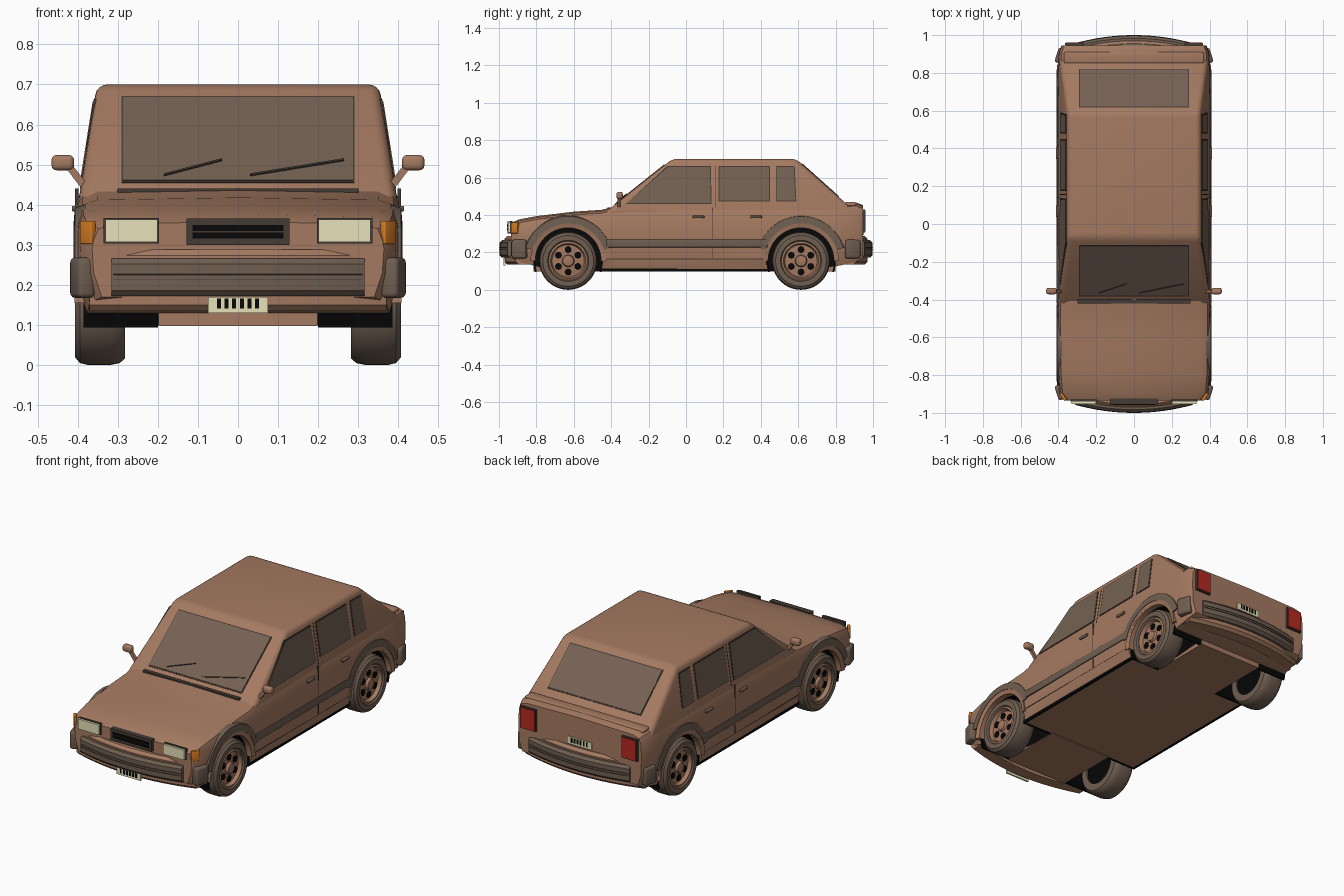
import bpy, bmesh
from math import sin, cos, pi, radians
from mathutils import Matrix

if "Cube" in bpy.data.objects:
    bpy.data.objects.remove(bpy.data.objects["Cube"], do_unlink=True)


def material(name, r, g, b):
    m = bpy.data.materials.new(name)
    m.use_nodes = True
    m.diffuse_color = (r, g, b, 1)
    node = next(n for n in m.node_tree.nodes if n.type == 'BSDF_PRINCIPLED')
    node.inputs["Base Color"].default_value = (r, g, b, 1)
    node.inputs["Roughness"].default_value = 0.6
    return m


PAINT = material("body_paint", .375, .195, .12)
GLASS = material("window_glass", .175, .12, .085)
TRIM = material("dark_trim", .06, .044, .033)
RUBBER = material("grey_rubber", .16, .112, .082)
BLACK = material("black", .002, .002, .002)
CREAM = material("lamp_cream", .95, .9, .58)
AMBER = material("indicator_amber", .7, .21, .018)
RED = material("tail_red", .46, .022, .015)


def smooth(mesh):
    mesh.shade_smooth()
    mesh.set_sharp_from_angle(angle=radians(32))


def finish(name, bm, mat):
    bmesh.ops.recalc_face_normals(bm, faces=bm.faces)
    mesh = bpy.data.meshes.new(name)
    bm.to_mesh(mesh)
    bm.free()
    mesh.materials.append(mat)
    smooth(mesh)
    ob = bpy.data.objects.new(name, mesh)
    bpy.context.scene.collection.objects.link(ob)
    return ob


def loft(name, rings, mat, wrap=False, closed=True, bevel=0):
    """Skin a list of equal rings; wrap joins last to first."""
    bm = bmesh.new()
    vs = [[bm.verts.new(p) for p in ring] for ring in rings]
    n = len(vs[0])
    pairs = list(zip(vs, vs[1:])) + ([(vs[-1], vs[0])] if wrap else [])
    for a, b in pairs:
        for i in range(n if closed else n - 1):
            j = (i + 1) % n
            bm.faces.new((a[i], a[j], b[j], b[i]))
    if not wrap:
        bm.faces.new(vs[0])
        bm.faces.new(vs[-1])
    bmesh.ops.remove_doubles(bm, verts=bm.verts, dist=1e-5)
    if bevel:
        bmesh.ops.recalc_face_normals(bm, faces=bm.faces)
        bmesh.ops.bevel(bm, geom=bm.edges[:], offset=bevel, segments=4,
                        profile=.5, affect='EDGES')
    return finish(name, bm, mat)


def lathe(name, profile, side, y, z, mat, a0=0, a1=360, seg=40, closed=True):
    """Turn (radius, x) points round an axle."""
    full = a1 - a0 == 360
    angles = [radians(a0 + (a1 - a0) * i / seg) for i in range(seg if full else seg + 1)]
    rings = [[(side * x, y + r * cos(a), z + r * sin(a)) for r, x in profile] for a in angles]
    return loft(name, rings, mat, full, closed)


def box(name, centre, size, mat, bevel=0, turn=0):
    bm = bmesh.new()
    bmesh.ops.create_cube(bm, size=1)
    bmesh.ops.scale(bm, vec=size, verts=bm.verts)
    if bevel:
        bmesh.ops.bevel(bm, geom=bm.edges[:], offset=bevel, segments=3,
                        profile=.5, affect='EDGES')
    bm.transform(Matrix.Translation(centre) @ Matrix.Rotation(turn, 4, 'Z'))
    return finish(name, bm, mat)


def panel(name, pts, place, d0, d1, mat):
    """Thin plate: 2D outline put on a surface between two depths."""
    return loft(name, [[place(u, v, d) for u, v in pts] for d in (d0, d1)], mat)


def rect(u0, u1, v0, v1):
    return [(u0, v0), (u1, v0), (u1, v1), (u0, v1)]


def framed(name, pts, place, mat, edge=.005, rim=.002, top=.004):
    cu, cv = (sum(c) / len(pts) for c in zip(*pts))
    grown = [(u + edge * (1 if u > cu else -1), v + edge * (1 if v > cv else -1)) for u, v in pts]
    panel(name + "_frame", grown, place, -.006, rim, TRIM)
    panel(name, pts, place, -.004, top, mat)


# Surfaces that carry plates
def cabin_side(s):
    return lambda y, z, d: (s * (.393 - (z - .44) * .158 + d), y, z)


def windscreen(x, z, d):
    return (x, -.40 + (z - .44) * 1.256 - d * .6, z + d * .8)


def tailgate(x, z, d):
    return (x, .88 - (z - .44) * 1.118 + d * .65, z + d * .75)


def nose(x, z, d):
    return (x, -.935 - d, z)


def tail(x, z, d):
    return (x, .945 + d, z)


# Lower body: stations of y, bottom, top, half width
stations = [(-.935, .17, .352, .36), (-.895, .155, .37, .39), (-.8, .125, .388, .398),
            (-.6, .1, .412, .4), (-.45, .1, .422, .4), (-.38, .1, .44, .4),
            (0, .1, .45, .402), (.45, .1, .45, .402), (.8, .125, .455, .4),
            (.91, .15, .46, .394), (.945, .17, .448, .38)]
rings = []
for y, lo, hi, w in stations:
    half = [(w - .02, lo), (w, lo + .06), (w + .004, (lo + hi) / 2 + .03),
            (w, hi - .04), (w - .012, hi - .012), (w - .05, hi)]
    ring = [(0, lo)] + half + [(0, hi + .006)] + [(-x, z) for x, z in reversed(half)]
    rings.append([(x, y, z) for x, z in ring])
body = loft("lower_body", rings, PAINT)

# Wheel wells cut out of the body
AXLES = {"front": -.63, "rear": .615}
HUB = .155
cutters = []
for y in AXLES.values():
    for s in (1, -1):
        cut = lathe("well_cutter", [(0, .2), (.185, .2), (.185, .5), (0, .5)],
                    s, y, HUB, PAINT, closed=False)
        cut.hide_render = True
        mod = body.modifiers.new("well", 'BOOLEAN')
        mod.operation, mod.solver, mod.object = 'DIFFERENCE', 'EXACT', cut
        cutters.append(cut)
graph = bpy.context.evaluated_depsgraph_get()
carved = bpy.data.meshes.new_from_object(body.evaluated_get(graph))
body.modifiers.clear()
body.data = carved
for cut in cutters:
    bpy.data.objects.remove(cut, do_unlink=True)
carved.materials.clear()
carved.materials.append(PAINT)
carved.materials.append(BLACK)
for f in carved.polygons:
    # Inner walls of the wells
    inner = abs(abs(f.center.x) - .2) < .004 and abs(f.normal.x) > .9
    f.material_index = 1 if inner else 0
smooth(carved)

# Cabin with rounded roof edges
loft("cabin", [[(-w, y0, z), (w, y0, z), (w, y1, z), (-w, y1, z)]
               for z, w, y0, y1 in ((.40, .3994, -.45, .925), (.70, .352, -.073, .589))],
     PAINT, bevel=.026)
framed("windscreen_glass", rect(-.287, .287, .458, .666), windscreen, GLASS, .004)
framed("rear_glass", rect(-.287, .287, .499, .672), tailgate, GLASS, .004)
box("cowl_vent", (0, -.41, .434), (.6, .02, .014), TRIM)
box("tail_lip", (0, .88, .458), (.74, .06, .022), PAINT, .008)
for x0, x1 in ((-.185, -.04), (.03, .265)):
    panel("wiper", [(x0, .468), (x1, .506), (x1, .51), (x0, .472)], windscreen, .003, .008, TRIM)

# Things repeated on both sides
for s in (1, -1):
    side = cabin_side(s)
    framed("front_door_window", [(-.318, .463), (.132, .465), (.128, .658), (-.095, .658)], side, GLASS)
    framed("rear_door_window", rect(.18, .445, .478, .658), side, GLASS)
    framed("quarter_window", [(.485, .478), (.585, .478), (.576, .658), (.485, .658)], side, GLASS)
    box("door_seam", (s * .402, .14, .305), (.009, .004, .27), TRIM)
    panel("pillar_seam", rect(.154, .158, .44, .665), side, -.005, .0015, TRIM)
    box("sill_seam", (s * .399, 0, .165), (.007, .86, .004), TRIM)
    box("sill_edge", (s * .38, 0, .105), (.012, .9, .016), BLACK)
    box("side_stripe", (s * .403, .005, .248), (.012, .86, .042), RUBBER, .003)
    for y in (.067, .375):
        box("door_handle", (s * .406, y, .39), (.016, .062, .014), RUBBER, .004)
    # Door mirror
    box("mirror", (s * .437, -.355, .505), (.056, .034, .038), PAINT, .012)
    panel("mirror_arm", [(.375, .45), (.39, .44), (.428, .49), (.412, .498)],
          lambda x, z, d: (s * x, -.365 + d, z), 0, .016, PAINT)
    # Lamps and bumper corners
    framed("headlight", rect(s * .266 - .065, s * .266 + .065, .307, .363), nose, CREAM, .004, .006, .018)
    box("indicator", (s * .375, -.915, .331), (.016, .046, .058), AMBER, .003, s * -.66)
    framed("tail_lamp", rect(s * .316 - .043, s * .316 + .043, .312, .425), tail, RED, .005, .012, .016)
    for e in (1, -1):
        box("bumper_corner", (s * .388, e * .89, .218), (.046, .08, .1), RUBBER, .012, s * e * .3)

    # Wheels and arches
    for end, y in AXLES.items():
        lathe(end + "_well_liner", [(.177, .2), (.177, .385), (.187, .385), (.187, .2)],
              s, y, HUB, BLACK, -19, 199, 32)
        lathe(end + "_tyre", [(.1, .282), (.138, .282), (.15, .295), (.155, .32), (.155, .372),
                              (.15, .394), (.136, .406), (.11, .406), (.1, .392)],
              s, y, HUB, RUBBER)
        lathe(end + "_wheel_back", [(0, .29), (.102, .29), (.102, .31), (0, .31)],
              s, y, HUB, BLACK, closed=False)
        lathe(end + "_rim", [(0, .32), (.104, .32), (.104, .398), (.094, .402), (.086, .382),
                             (.033, .386), (.028, .4), (.012, .404), (0, .404)],
              s, y, HUB, PAINT, closed=False)
        for k in range(6):
            a = k * pi / 3 + pi / 6
            lathe("rim_hole", [(0, .378), (.019, .378), (.019, .388), (0, .388)],
                  s, y + .06 * cos(a), HUB + .06 * sin(a), BLACK, seg=8, closed=False)
        lathe(end + "_arch_lip", [(.176, .37), (.176, .402), (.202, .408), (.202, .37)],
              s, y, HUB, PAINT, 0, 180, 28)
        lathe(end + "_arch_flare", [(.2, .38), (.2, .41), (.238, .407), (.246, .38)],
              s, y, HUB, RUBBER, 17, 163, 28)

# Floor tunnel between each pair of wheels
for end, y in AXLES.items():
    box(end + "_floor_tunnel", (0, y, .125), (.396, .37, .056), PAINT)


# Curved bumpers
def bumper(name, e, half, z0, z1, reach, depth, c, mat):
    rings = []
    for i in range(17):
        x = half * (i / 8 - 1)
        y = reach - .06 * (x / .37) ** 2
        sec = [(y - depth, z0), (y - c, z0), (y, z0 + c), (y, z1 - c), (y - c, z1), (y - depth, z1)]
        rings.append([(x, e * v, z) for v, z in sec])
    return loft(name, rings, mat)


for e, end in ((-1, "front"), (1, "rear")):
    bumper(end + "_bumper", e, .37, .135, .288, .97, .08, .015, PAINT)
    bumper(end + "_bumper_pad", e, .315, .172, .266, .997, .06, .014, RUBBER)
    for z in (.214, .226):
        bumper(end + "_pad_groove", e, .31, z - .001, z + .001, 1, .01, .0005, TRIM)

# Grille
panel("grille_frame", rect(-.128, .128, .3, .366), nose, -.01, .02, TRIM)
for z in (.3235, .3425):
    panel("grille_slot", rect(-.113, .113, z - .0075, z + .0075), nose, .016, .022, BLACK)

# Number plates with plain bars
for place, z, d in ((nose, .15, .04), (tail, .314, .006)):
    panel("plate", rect(-.075, .075, z - .02, z + .02), place, d - .009, d, CREAM)
    for k in range(6):
        x = (k - 2.5) * .019
        panel("plate_bar", rect(x - .005, x + .005, z - .009, z + .016), place, d - .002, d + .002, BLACK)
